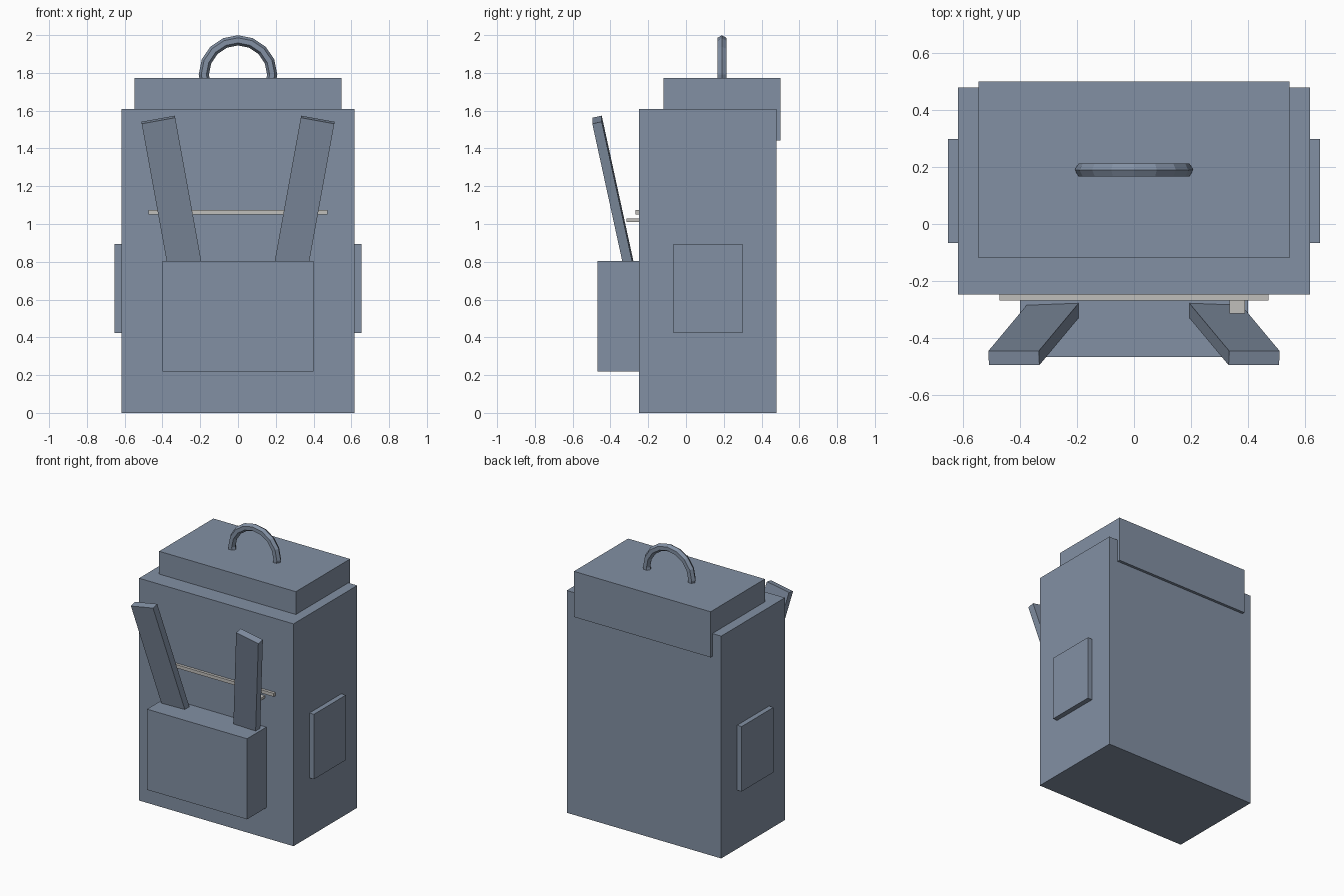
import bpy
from math import radians, pi, cos, sin
from mathutils import Euler, Vector

if "Cube" in bpy.data.objects:
    bpy.data.objects.remove(bpy.data.objects["Cube"])


def material(name, rgb):
    m = bpy.data.materials.new(name)
    m.diffuse_color = (*rgb, 1)
    m.use_nodes = True
    m.node_tree.nodes["Principled BSDF"].inputs["Base Color"].default_value = m.diffuse_color
    return m


fabric = material("slate blue fabric", (0.225, 0.28, 0.37))
metal = material("light grey metal", (0.53, 0.52, 0.50))


def box(name, lo, hi, mat):
    """Axis-aligned box between two corners."""
    bpy.ops.mesh.primitive_cube_add(size=1)
    ob = bpy.context.object
    ob.name = name
    for v in ob.data.vertices:
        v.co = [lo[i] + (v.co[i] + 0.5) * (hi[i] - lo[i]) for i in range(3)]
    ob.data.materials.append(mat)
    return ob


# Main bag, lid with rear overhang, front pocket
box("main_body", (-0.618, -0.248, 0), (0.618, 0.48, 1.608), fabric)
box("lid", (-0.547, -0.12, 1.443), (0.547, 0.5, 1.773), fabric)
box("front_pocket", (-0.4, -0.468, 0.22), (0.4, -0.24, 0.803), fabric)

# Zip strip and its pull tab
box("zip_strip", (-0.473, -0.268, 1.05), (0.473, -0.24, 1.074), metal)
box("zip_pull", (0.335, -0.315, 1.011), (0.39, -0.24, 1.028), metal)

for side, s in (("left", -1), ("right", 1)):
    # Side pocket
    xs = sorted((s * 0.61, s * 0.654))
    box(side + "_side_pocket", (xs[0], -0.066, 0.424), (xs[1], 0.298, 0.894), fabric)
    # Shoulder strap, leaning forward and outward, foot sunk in the front pocket
    length = 0.88
    strap = box(side + "_strap", (-0.09, -0.0255, -length), (0.09, 0.0255, 0), fabric)
    strap.rotation_euler = Euler((radians(12.1), s * radians(10.3), 0))
    strap.location = (s * 0.422, -0.471, 1.552)

# Carry handle: six-sided ring with its lower half sunk in the lid
bpy.ops.mesh.primitive_torus_add(major_radius=0.181, minor_radius=0.027,
                                 major_segments=16, minor_segments=6,
                                 location=(0, 0.19, 1.791),
                                 rotation=(pi / 2, 0, 0))
handle = bpy.context.object
handle.name = "carry_handle"
handle.data.materials.append(fabric)
